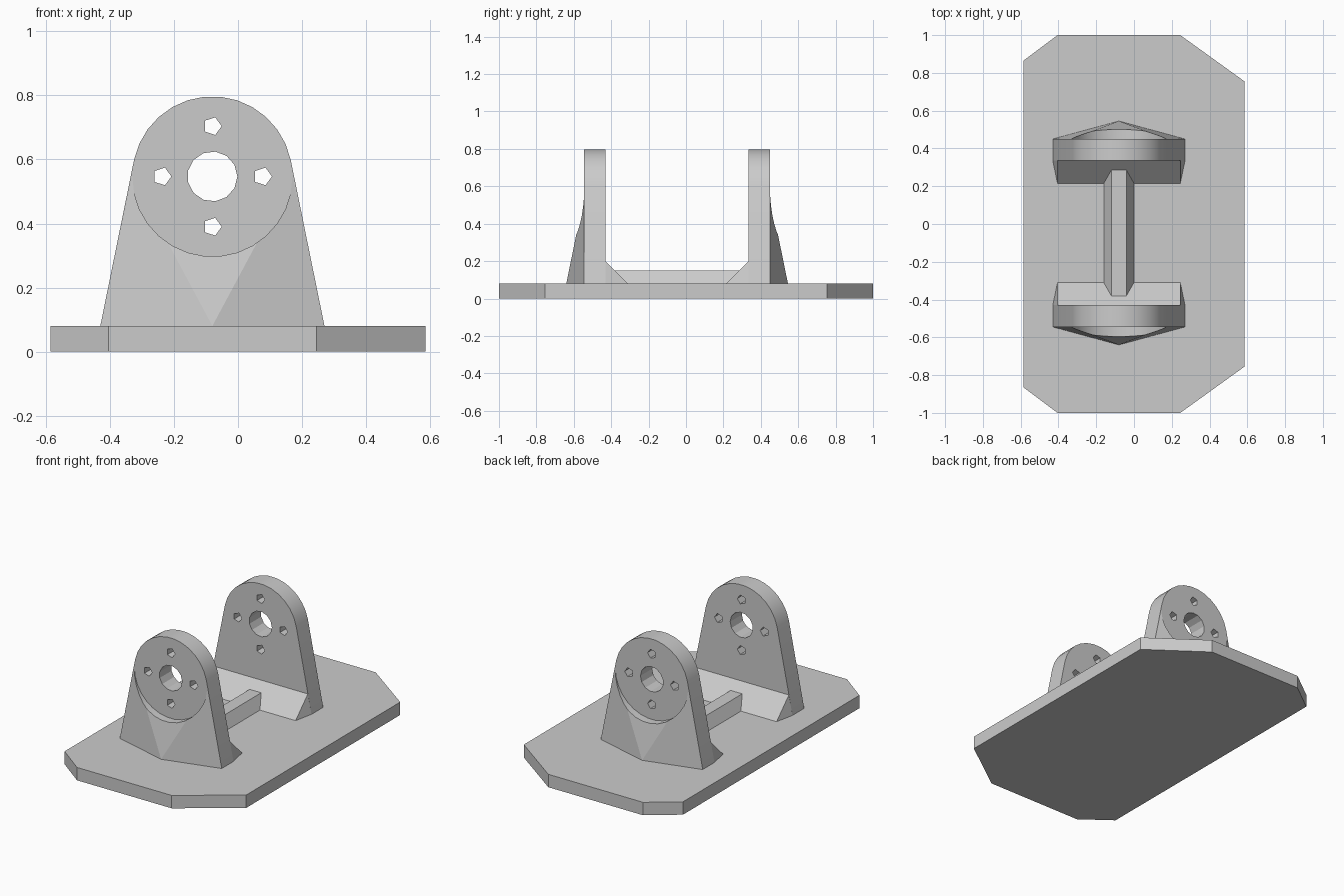
import bpy, bmesh, math
from mathutils import Vector

if "Cube" in bpy.data.objects:
    bpy.data.objects.remove(bpy.data.objects["Cube"])

grey = bpy.data.materials.new("light grey plastic")
grey.use_nodes = True
grey.diffuse_color = (0.6, 0.6, 0.6, 1)
grey.node_tree.nodes["Principled BSDF"].inputs["Base Color"].default_value = (0.6, 0.6, 0.6, 1)

CX, CY = -0.08, -0.0475       # centre of the bracket pair on the plate
DECK = 0.08                   # top of the plate
AXIS, RADIUS = 0.547, 0.25    # bearing axis height and head radius
INNER, OUTER, TIP = 0.3825, 0.4975, 0.5925
FOOT, TOE = 0.35, 0.325       # half widths at the foot


def hull(name, points):
    """Solid made from the convex hull of the points."""
    bm = bmesh.new()
    for p in points:
        bm.verts.new(p)
    bmesh.ops.convex_hull(bm, input=bm.verts)
    bmesh.ops.dissolve_limit(bm, angle_limit=0.01, verts=bm.verts, edges=bm.edges)
    bmesh.ops.recalc_face_normals(bm, faces=bm.faces)
    mesh = bpy.data.meshes.new(name)
    bm.to_mesh(mesh)
    bm.free()
    mesh.materials.append(grey)
    obj = bpy.data.objects.new(name, mesh)
    bpy.context.collection.objects.link(obj)
    return obj


def ring(x, z, radius, sides, y0, y1):
    """Points of a regular prism lying along y."""
    turns = [2 * math.pi * i / sides for i in range(sides)]
    return [Vector((x + radius * math.cos(a), y, z + radius * math.sin(a)))
            for a in turns for y in (y0, y1)]


def cut(obj, cutters):
    """Subtract the cutters and bake the result."""
    for c in cutters:
        c.hide_render = True
        mod = obj.modifiers.new("cut", "BOOLEAN")
        mod.operation, mod.solver, mod.object = "DIFFERENCE", "EXACT", c
    graph = bpy.context.evaluated_depsgraph_get()
    graph.update()
    baked = bpy.data.meshes.new_from_object(obj.evaluated_get(graph))
    obj.modifiers.clear()
    obj.data = baked
    for c in cutters:
        bpy.data.objects.remove(c)


def smooth(obj):
    bpy.ops.object.select_all(action="DESELECT")
    obj.select_set(True)
    bpy.context.view_layer.objects.active = obj
    bpy.ops.object.shade_smooth_by_angle(angle=math.radians(14))


# Base plate with clipped corners
outline = [(-0.585, 0.865), (-0.405, 1), (0.245, 1), (0.585, 0.755)]
hull("base_plate", [(x, s * y, z) for x, y in outline for s in (-1, 1) for z in (0, DECK)])

# Two mirrored brackets
for side, s in (("front", -1), ("back", 1)):
    inner, outer, tip = (CY + s * d for d in (INNER, OUTER, TIP))
    far = CY + s * 0.8
    sides = (-1, 1)

    # Upright with a round head, a bore and four bolt holes
    foot = [(CX + k * FOOT, y, DECK) for k in sides for y in (inner, outer)]
    upright = hull(side + "_upright", ring(CX, AXIS, RADIUS, 30, inner, outer) + foot)
    drills = [hull("bore_cutter", ring(CX, AXIS, 0.078, 13, CY, far))]
    for i in range(4):
        a = i * math.pi / 2
        x, z = CX + 0.157 * math.cos(a), AXIS + 0.157 * math.sin(a)
        drills.append(hull("bolt_cutter", ring(x, z, 0.029, 5, CY, far)))
    cut(upright, drills)
    smooth(upright)

    # Outer buttress with a round recess under the head
    buttress = hull(side + "_buttress", [(CX, tip, DECK)]
                    + [(CX + k * FOOT, outer, DECK) for k in sides]
                    + [(CX + k * RADIUS, outer, AXIS) for k in sides])
    cut(buttress, [hull("recess_cutter", ring(CX, AXIS, RADIUS, 30, outer - s * 0.02, far))])
    smooth(buttress)

    # Inner wedge bracing the foot
    hull(side + "_wedge", [(CX + k * w, y, z) for k in sides for w, y, z in (
        (FOOT, inner, DECK), (TOE, inner, DECK + 0.12), (TOE, inner - s * 0.12, DECK))])

# Tapered rib joining the two wedges
hull("centre_rib", [(CX + k * w, CY + s * INNER, z) for k in (-1, 1) for s in (-1, 1)
                    for w, z in ((0.08, DECK), (0.04, 0.15))])
